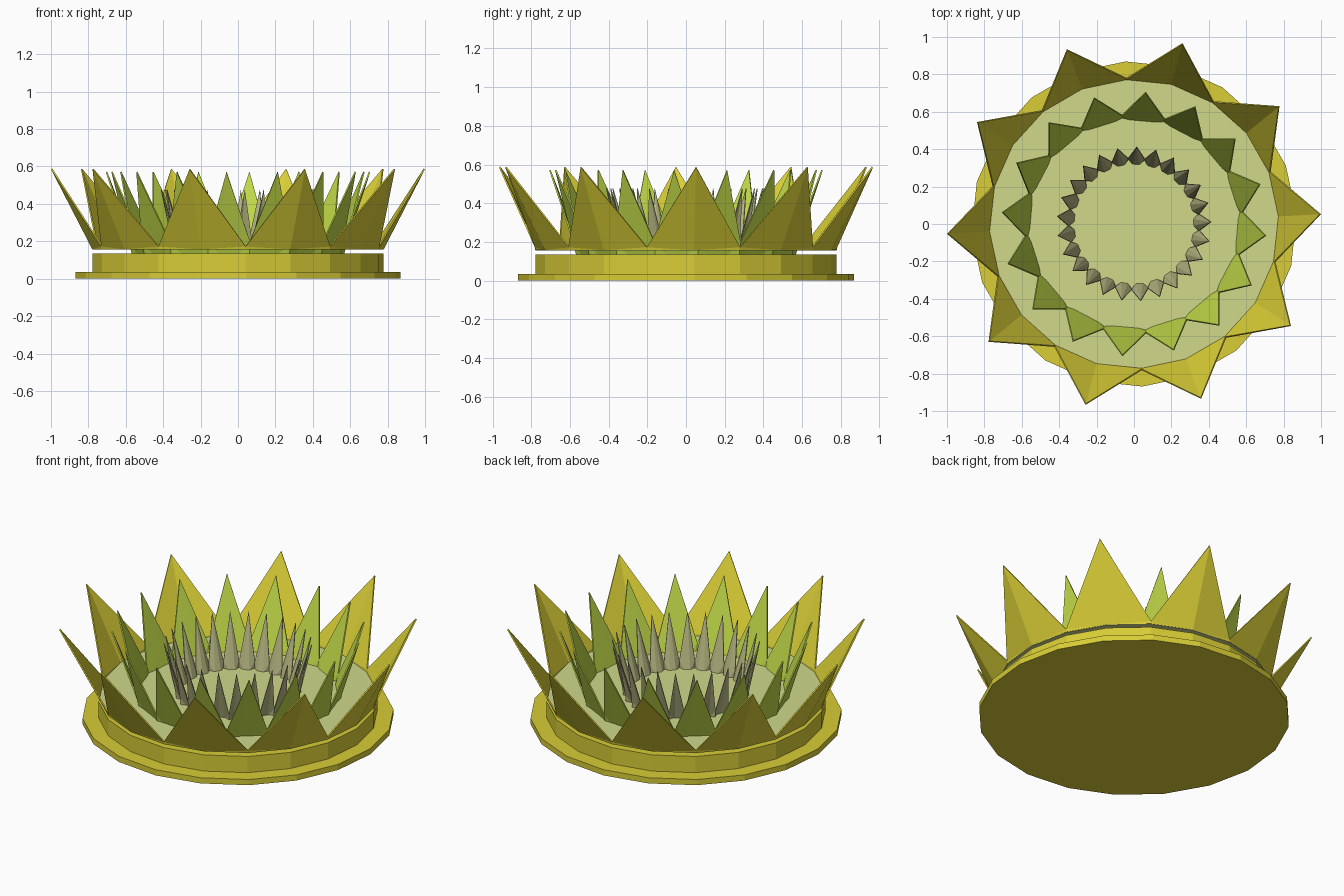
import bpy, bmesh
from math import sin, cos, pi, radians

if "Cube" in bpy.data.objects:
    bpy.data.objects.remove(bpy.data.objects["Cube"])


def material(name, srgb):
    m = bpy.data.materials.new(name)
    m.diffuse_color = [((c / 255 + 0.055) / 1.055) ** 2.4 for c in srgb] + [1]
    m.use_nodes = True
    m.node_tree.nodes["Principled BSDF"].inputs["Base Color"].default_value = m.diffuse_color
    return m


yellow = material("golden yellow", (216, 205, 54))
green = material("leaf green", (192, 215, 72))
grey = material("grey olive", (182, 182, 130))
pale = material("pale lime", (208, 216, 138))


def polar(r, deg, z):
    return (r * cos(radians(deg)), r * sin(radians(deg)), z)


def finish(bm, name, mat):
    me = bpy.data.meshes.new(name)
    bm.to_mesh(me)
    bm.free()
    me.materials.append(mat)
    ob = bpy.data.objects.new(name, me)
    bpy.context.collection.objects.link(ob)
    return ob


def disc(name, r, z0, z1, mat):
    """Twenty-sided slab, turned like the outer petals."""
    bm = bmesh.new()
    face = bm.faces.new([bm.verts.new(polar(r, 3 + 18 * i, z0)) for i in range(20)])
    ret = bmesh.ops.extrude_face_region(bm, geom=[face])
    bmesh.ops.translate(bm, vec=(0, 0, z1 - z0),
                        verts=[v for v in ret["geom"] if isinstance(v, bmesh.types.BMVert)])
    bmesh.ops.recalc_face_normals(bm, faces=bm.faces)
    return finish(bm, name, mat)


def petal_ring(name, n, start, tip, foot, folds, valley, thick, mat):
    """Joined ring of folded pointed petals.
    tip, foot, valley are (radius, z); folds are (share of half width, radius)."""
    bm = bmesh.new()
    half = 180 / n
    for i in range(n):
        a = start + i * 2 * half
        top = polar(tip[0], a, tip[1])
        low = [polar(r, a + f * half, foot[1]) for f, r in folds]
        ends = [polar(foot[0], a + s * half, foot[1]) for s in (-1, 1)]
        vals = [polar(valley[0], a + s * half, valley[1]) for s in (-1, 1)]
        tris = [(vals[0], ends[0], low[0]), (low[-1], ends[1], vals[1])]
        row = [vals[0]] + low + [vals[1]]
        tris += [(p, q, top) for p, q in zip(row, row[1:])]
        for t in tris:
            bm.faces.new([bm.verts.new(p) for p in t])
    bmesh.ops.remove_doubles(bm, verts=bm.verts, dist=0.0005)
    ob = finish(bm, name, mat)
    sol = ob.modifiers.new("thickness", "SOLIDIFY")
    sol.thickness = thick
    sol.offset = -1
    return ob


# Stepped base and the thin plate floating just above it
disc("base_plate", 0.87, 0.0, 0.035, yellow)
disc("base_step", 0.78, 0.035, 0.135, yellow)
disc("flower_floor", 0.778, 0.155, 0.159, pale)

# Three rings of petals, outside to inside
petal_ring("outer_petals", 10, 3, (1.001, 0.585), (0.78, 0.157),
           [(0, 0.78)], (0.783, 0.172), 0.008, yellow)
petal_ring("middle_petals", 16, -5, (0.71, 0.57), (0.572, 0.135),
           [(-0.5, 0.555), (0.5, 0.555)], (0.588, 0.2), 0.008, green)
petal_ring("inner_petals", 25, 1.5, (0.415, 0.475), (0.35, 0.15),
           [(-0.4, 0.322), (0.4, 0.322)], (0.355, 0.2), 0.005, grey)
